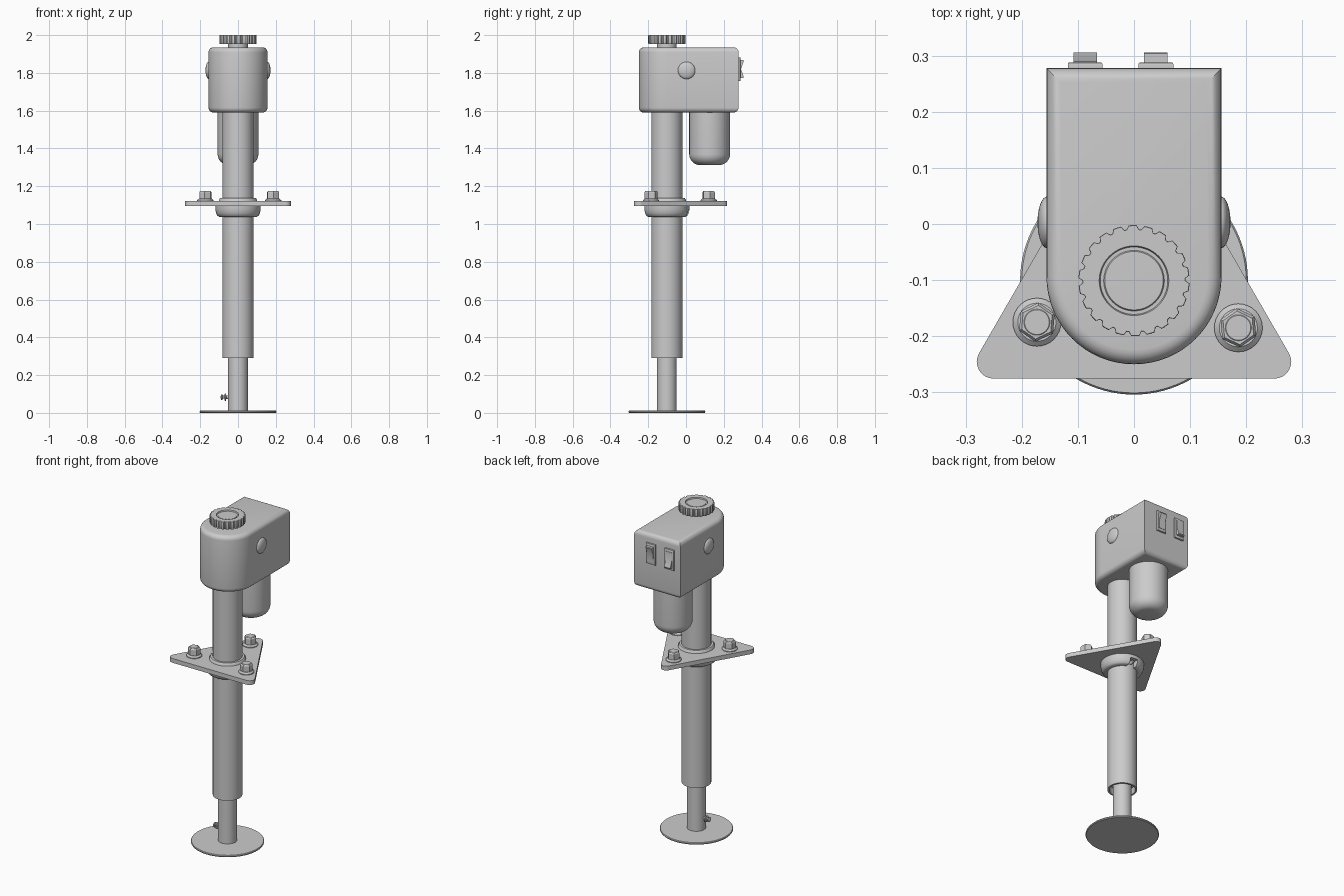
import bpy, bmesh
from math import sin, cos, pi, radians
from mathutils import Matrix, Vector

if "Cube" in bpy.data.objects:
    bpy.data.objects.remove(bpy.data.objects["Cube"])

AY = -0.101  # y of the main tube axis


def finish(name, bm, angle=35):
    bmesh.ops.remove_doubles(bm, verts=bm.verts, dist=1e-5)
    bmesh.ops.recalc_face_normals(bm, faces=bm.faces)
    me = bpy.data.meshes.new(name)
    bm.to_mesh(me)
    bm.free()
    ob = bpy.data.objects.new(name, me)
    bpy.context.collection.objects.link(ob)
    smooth(ob, angle)
    return ob


def smooth(ob, angle=35):
    bpy.ops.object.select_all(action='DESELECT')
    ob.select_set(True)
    bpy.context.view_layer.objects.active = ob
    bpy.ops.object.shade_smooth_by_angle(angle=radians(angle))


def lathe(name, profile, at=(0, 0, 0), n=64, rot=None, angle=35, tooth=None):
    """Revolve (radius, height) points about z; tooth(i, r) may change the radius."""
    bm = bmesh.new()
    rings = []
    for r, z in profile:
        ring = []
        for i in range(n):
            q = tooth(i, r) if tooth else r
            a = 2 * pi * i / n
            ring.append(bm.verts.new((q * cos(a), q * sin(a), z)))
        rings.append(ring)
    for a, b in zip(rings, rings[1:]):
        for i in range(n):
            j = (i + 1) % n
            bm.faces.new((a[i], a[j], b[j], b[i]))
    m = Matrix.Translation(at) @ (rot or Matrix())
    bmesh.ops.transform(bm, matrix=m, verts=bm.verts)
    return finish(name, bm, angle)


def prism(name, outline, vec, bevel=0.0, segments=4):
    """Extrude a 3D outline along vec, rounding the two rims."""
    bm = bmesh.new()
    face = bm.faces.new([bm.verts.new(p) for p in outline])
    rim = list(face.edges)
    ext = bmesh.ops.extrude_face_region(bm, geom=[face], use_keep_orig=True)['geom']
    top = [g for g in ext if isinstance(g, bmesh.types.BMVert)]
    rim += [g for g in ext if isinstance(g, bmesh.types.BMEdge)]
    bmesh.ops.translate(bm, verts=top, vec=vec)
    bmesh.ops.recalc_face_normals(bm, faces=bm.faces)
    if bevel:
        bmesh.ops.bevel(bm, geom=rim, offset=bevel, segments=segments,
                        profile=0.5, affect='EDGES', clamp_overlap=True)
    return finish(name, bm)


def box(name, x0, x1, y0, y1, z0, z1, bevel=0.0):
    pts = [(x0, y0, z0), (x1, y0, z0), (x1, y0, z1), (x0, y0, z1)]
    return prism(name, pts, (0, y1 - y0, 0), bevel, 2)


# Foot disc and telescoping leg tubes
lathe("foot_disc", [(0, 0), (0.2, 0), (0.203, 0.004), (0.203, 0.008), (0.2, 0.012), (0, 0.012)],
      (0, AY, 0), 96)
lathe("inner_leg", [(0, 0.01), (0.052, 0.01), (0.052, 0.36), (0, 0.36)], (0, AY, 0))
lathe("outer_tube", [(0, 0.33), (0.072, 0.33), (0.072, 0.29), (0.082, 0.29), (0.082, 1.62), (0, 1.62)],
      (0, AY, 0))

# Locking pin in the inner leg, pointing to -x
to_left = Matrix.Rotation(-pi / 2, 4, 'Y')
lathe("locking_pin", [(0, 0), (0.009, 0), (0.009, 0.012), (0.019, 0.014), (0.019, 0.02), (0.008, 0.022),
                      (0.008, 0.03), (0.015, 0.032), (0.015, 0.038), (0.006, 0.042), (0, 0.042)],
      (-0.05, AY, 0.083), 20, to_left)

# Triangular mounting plate with rounded corners
outline = []
for k in range(3):
    mid = pi / 2 + k * 2 * pi / 3
    for s in range(9):
        a = mid + (s / 8 - 0.5) * 2 * pi / 3
        outline.append((0.289 * cos(mid) + 0.03 * cos(a),
                        AY + 0.289 * sin(mid) + 0.03 * sin(a), 1.095))
prism("mounting_plate", outline, (0, 0, 0.026))

# Collar under the plate with a slot at the back, and a thin ring above it
collar = lathe("collar", [(0.08, 1.038), (0.1, 1.038), (0.109, 1.044), (0.116, 1.058), (0.12, 1.078),
                          (0.12, 1.1), (0.08, 1.1), (0.08, 1.038)], (0, AY, 0))
slot = box("collar_slot_cutter", -0.012, 0.035, 0.0 - 0.03, 0.06, 1.02, 1.075)
slot.hide_render = True
mod = collar.modifiers.new("slot", 'BOOLEAN')
mod.object, mod.operation, mod.solver = slot, 'DIFFERENCE', 'EXACT'
bpy.context.view_layer.objects.active = collar
bpy.ops.object.modifier_apply(modifier="slot")
bpy.data.objects.remove(slot)
smooth(collar)
lathe("collar_screw", [(0, 0), (0.01, 0), (0.01, 0.1), (0.008, 0.105), (0, 0.105)],
      (0.01, AY, 1.062), 16, Matrix.Rotation(-pi / 2, 4, 'X'))
lathe("upper_ring", [(0.08, 1.115), (0.102, 1.115), (0.1, 1.13), (0.094, 1.137), (0.08, 1.137), (0.08, 1.115)],
      (0, AY, 0))

# Flanged hex bolts in the plate corners
for x, y, turn in ((-0.173, -0.175, 25), (0.186, -0.185, 35), (0, 0.12, 10)):
    lathe("bolt_flange", [(0, 0), (0.043, 0), (0.043, 0.006), (0.034, 0.014), (0, 0.014)],
          (x, y, 1.12), 32)
    lathe("bolt_head", [(0, 0), (0.035, 0), (0.035, 0.043), (0.03, 0.05), (0, 0.05)],
          (x, y, 1.125), 6, Matrix.Rotation(radians(turn), 4, 'Z'), 20)
    lathe("bolt_cap", [(0.027, 0.04), (0.027, 0.05), (0.022, 0.054), (0, 0.054)], (x, y, 1.122), 32)

# Gear housing: straight back, semicircular front, rounded rims
R = 0.156
arc = [(R * cos(pi + pi * i / 32), -0.094 + R * sin(pi + pi * i / 32), 1.59) for i in range(33)]
prism("gear_housing", arc + [(R, 0.278, 1.59), (-R, 0.278, 1.59)], (0, 0, 0.345), 0.026, 5)

# Motor hanging under the housing
fillet = [(0.05 + 0.058 * sin(pi / 2 * i / 8), 1.37 - 0.058 * cos(pi / 2 * i / 8)) for i in range(9)]
lathe("motor", [(0, 1.312)] + fillet + [(0.108, 1.61), (0, 1.61)], (0, 0.125, 0))

# Domed caps on both sides of the housing
dome = [(0.046 * cos(pi / 2 * i / 8), 0.017 * sin(pi / 2 * i / 8)) for i in range(9)]
for side in (-1, 1):
    lathe("side_cap", [(0, -0.01), (0.046, -0.01)] + dome, (side * 0.155, 0.003, 1.813), 32,
          Matrix.Rotation(side * pi / 2, 4, 'Y'))

# Toothed hand knob on a short neck
lathe("knob_neck", [(0, 1.92), (0.052, 1.92), (0.052, 1.96), (0, 1.96)], (0, AY, 0))
lathe("knob", [(0, 1.954), (0.098, 1.954), (0.099, 1.957), (0.099, 1.997), (0.098, 2.0), (0.062, 2.0),
               (0.06, 1.993), (0.054, 1.993), (0.052, 1.996), (0, 1.997)], (0, AY, 0), 132,
      tooth=lambda i, r: r - 0.007 if r > 0.09 and i % 6 in (0, 1) else r)

# Two rocker switches on the back, pressed opposite ways
for x, flip in ((-0.087, -1), (0.039, 1)):
    box("switch_bezel", x - 0.031, x + 0.031, 0.27, 0.288, 1.757, 1.882, 0.003)
    shape = [(0.275, -0.047), (0.29, -0.047), (0.291, 0.0), (0.306, 0.042), (0.304, 0.047), (0.275, 0.047)]
    prism("switch_rocker", [(x - 0.021, y, 1.82 + flip * z) for y, z in shape], (0.042, 0, 0))
